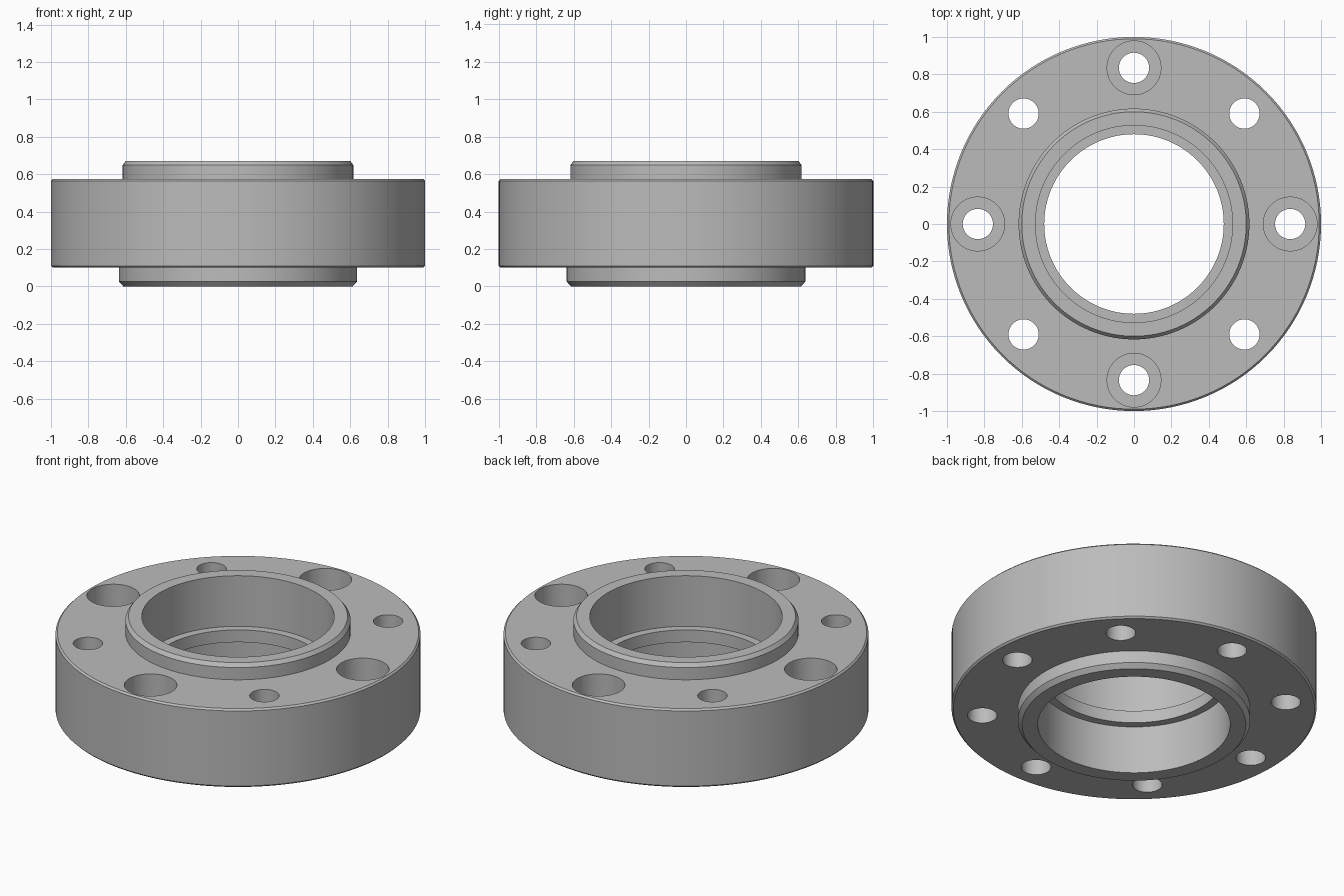
import bpy
import bmesh
from math import cos, sin, pi
from mathutils import Vector

cube = bpy.data.objects.get("Cube")
if cube:
    bpy.data.objects.remove(cube, do_unlink=True)

steel = bpy.data.materials.new("steel grey")
steel.use_nodes = True
GREY = (0.5, 0.5, 0.5, 1)
steel.diffuse_color = GREY
steel.node_tree.nodes["Principled BSDF"].inputs["Base Color"].default_value = GREY


def lathe(name, profile, segments, closed):
    """Revolve a radius/height profile about z."""
    bm = bmesh.new()
    verts = [bm.verts.new((r, 0, z)) for r, z in profile]
    edges = [bm.edges.new(pair) for pair in zip(verts, verts[1:])]
    if closed:
        edges.append(bm.edges.new((verts[-1], verts[0])))
    bmesh.ops.spin(bm, geom=verts + edges, cent=(0, 0, 0), axis=(0, 0, 1),
                   angle=2 * pi, steps=segments, use_duplicate=False)
    bmesh.ops.remove_doubles(bm, verts=bm.verts[:], dist=0.0001)
    bmesh.ops.recalc_face_normals(bm, faces=bm.faces[:])
    mesh = bpy.data.meshes.new(name)
    bm.to_mesh(mesh)
    bm.free()
    mesh.materials.append(steel)
    obj = bpy.data.objects.new(name, mesh)
    bpy.context.collection.objects.link(obj)
    return obj


# Flange ring: bottom hub, chamfered disc, top hub, bore with inner rib
BORE, RIB = 0.527, 0.48
flange = lathe("flange_ring", [
    (BORE, 0), (0.613, 0), (0.637, 0.026), (0.637, 0.1),
    (0.99, 0.1), (1, 0.11), (1, 0.564), (0.99, 0.574),
    (0.617, 0.574), (0.617, 0.648), (0.6, 0.67), (BORE, 0.67),
    (BORE, 0.364), (RIB, 0.364), (RIB, 0.29), (BORE, 0.29),
], 128, True)

# Eight bolt holes, every other one counterbored from the top
HOLE, SINK = 0.081, 0.144
plain = [(0, 0), (HOLE, 0), (HOLE, 0.8), (0, 0.8)]
counterbored = [(0, 0), (HOLE, 0), (HOLE, 0.39), (SINK, 0.39), (SINK, 0.8), (0, 0.8)]

bpy.context.view_layer.objects.active = flange
flange.select_set(True)
for i in range(8):
    cutter = lathe("bolt_hole_cutter", plain if i % 2 else counterbored, 48, False)
    cutter.hide_render = True
    angle = i * pi / 4
    cutter.location = Vector((cos(angle), sin(angle), 0)) * 0.835
    cut = flange.modifiers.new("bolt_hole", "BOOLEAN")
    cut.operation = "DIFFERENCE"
    cut.solver = "EXACT"
    cut.object = cutter
    bpy.context.view_layer.update()
    bpy.ops.object.modifier_apply(modifier=cut.name)
    bpy.data.objects.remove(cutter, do_unlink=True)

bpy.ops.object.shade_smooth_by_angle(angle=pi / 6)
